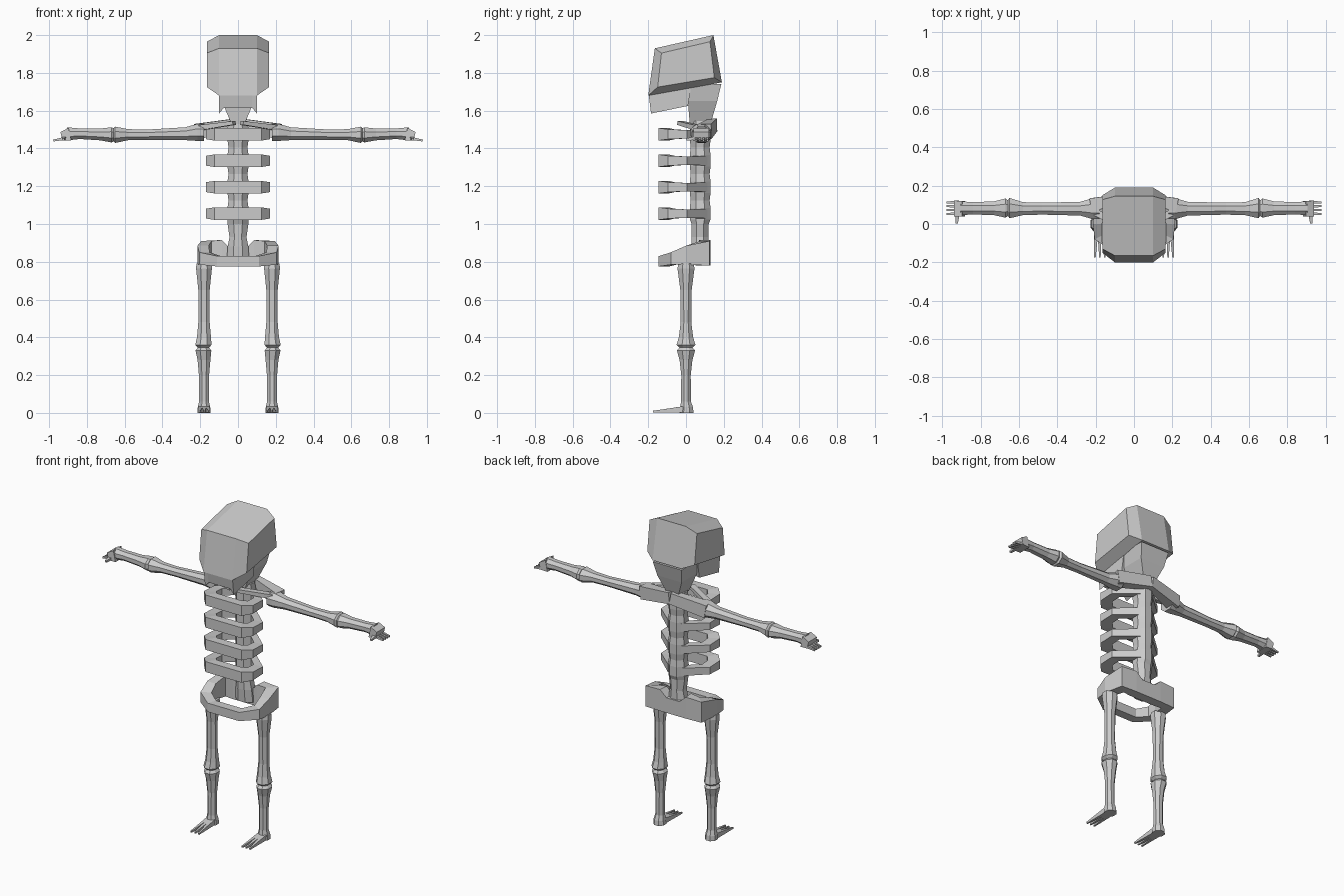
import bpy, bmesh, math
from mathutils import Vector


def loft(name, sections, closed=False, mirror=False):
    """Skin a run of equal-length point loops; cap the ends unless closed."""
    bm = bmesh.new()
    rows = [[bm.verts.new(p) for p in s] for s in sections]
    n = len(rows[0])
    pairs = list(zip(rows, rows[1:])) + ([(rows[-1], rows[0])] if closed else [])
    for a, b in pairs:
        for i in range(n):
            j = (i + 1) % n
            bm.faces.new((a[i], a[j], b[j], b[i]))
    if not closed:
        bm.faces.new(rows[0][::-1])
        bm.faces.new(rows[-1])
    bmesh.ops.recalc_face_normals(bm, faces=bm.faces)
    me = bpy.data.meshes.new(name)
    bm.to_mesh(me)
    bm.free()
    ob = bpy.data.objects.new(name, me)
    bpy.context.collection.objects.link(ob)
    if mirror:
        m = ob.modifiers.new("Mirror", 'MIRROR')
        m.use_mirror_merge = False
    return ob


def octagon(hu, hv):
    r = 1 / math.cos(math.pi / 8)
    angs = [math.pi / 8 + i * math.pi / 4 for i in range(8)]
    return [(hu * r * math.cos(a), hv * r * math.sin(a)) for a in angs]


def upright(name, stations, mirror=False):
    """Vertical bone; stations are z, x, y, half width, half depth."""
    return loft(name, [[(x + u, y + v, z) for u, v in octagon(hx, hy)]
                       for z, x, y, hx, hy in stations], mirror=mirror)


def sideways(name, stations):
    """Mirrored bone along x; stations are x, y, z, half depth, half height."""
    return loft(name, [[(x, y + u, z + v) for u, v in octagon(hy, hz)]
                       for x, y, z, hy, hz in stations], mirror=True)


def spike(name, a, b, wa, wb):
    """Mirrored four-sided prong from a to b; wa, wb are half (width, height)."""
    a, b = Vector(a), Vector(b)
    d = (b - a).normalized()
    side = d.cross(Vector((0, 0, 1))).normalized()
    up = side.cross(d)
    corners = [(-1, -1), (1, -1), (1, 1), (-1, 1)]
    return loft(name, [[p + side * s * w[0] + up * t * w[1] for s, t in corners]
                       for p, w in ((a, wa), (b, wb))], mirror=True)


def hoop(name, half, closed):
    """Flat band from half a loop: (outer x, y, inner x, y, low z, high z)."""
    secs = half + [(-h[0], h[1], -h[2]) + h[3:] for h in reversed(half)]
    return loft(name, [[(ox, oy, lo), (ox, oy, hi), (ix, iy, hi), (ix, iy, lo)]
                       for ox, oy, ix, iy, lo, hi in secs], closed)


# Skull: side profile with chamfered cheeks
face = [(-.2, 1.68), (-.165, 1.93), (.145, 2.0), (.19, 1.75)]
cheek = [(-.15, 1.725), (-.13, 1.905), (.127, 1.965), (.15, 1.775)]
loft("skull", [[(x, y, z) for y, z in p] for x, p in
               ((-.165, cheek), (-.1, face), (.1, face), (.165, cheek))])

# Jaw with a raised chin between its corners
jaw = []
for x, front, back in ((-.1, 1.585, 1.625), (-.075, 1.615, 1.63),
                       (.075, 1.615, 1.63), (.1, 1.585, 1.625)):
    jaw.append([(x, -.198, 1.69), (x, -.185, front), (x, .01, back), (x, .03, 1.74)])
loft("jaw", jaw)

# Neck tapering down from the back of the skull
loft("neck", [[(-w, y0, z), (w, y0, z), (w, y1, z), (-w, y1, z)] for z, w, y0, y1 in
              ((1.74, .1, .0, .187), (1.65, .085, .01, .165), (1.53, .035, .02, .13))])

# Spine, slightly pinched between ribs
spine = [(.8, 0, .08, .06, .045), (.88, 0, .075, .055, .045), (.93, 0, .075, .045, .045),
         (1.0, 0, .075, .055, .045)]
for z in (1.055, 1.195, 1.335, 1.475):
    spine += [(z - .03, 0, .075, .056, .055), (z + .03, 0, .075, .056, .055),
              (z + .07, 0, .075, .05, .05)]
upright("spine", spine)

# Four rib hoops
for i, z in enumerate((1.055, 1.195, 1.335, 1.475)):
    hoop("rib_%d" % (i + 1), [
        (.045, .115, .045, .06, z - .025, z + .025),
        (.17, .005, .11, .0, z - .022, z + .022),
        (.17, -.095, .11, -.06, z - .026, z + .026),
        (.125, -.145, .085, -.09, z - .033, z + .033)], False)

# Pelvis: high flared back, low front
hoop("pelvis", [
    (.045, .13, .045, .07, .78, .875), (.09, .13, .085, .07, .78, .915),
    (.195, .125, .14, .075, .78, .91), (.215, .0, .155, .0, .785, .885),
    (.205, -.08, .15, -.05, .785, .85), (.11, -.145, .09, -.09, .775, .83)], True)

# Shoulder blades and collarbones
spike("shoulder_blade", (0, .145, 1.525), (.22, .1, 1.49), (.02, .035), (.035, .04))
spike("collarbone", (.02, -.03, 1.535), (.2, .06, 1.51), (.018, .01), (.018, .014))

# Arms
sideways("upper_arm", [(.18, .08, 1.485, .055, .045), (.215, .08, 1.485, .055, .045),
                       (.28, .08, 1.478, .036, .034), (.48, .08, 1.473, .031, .027),
                       (.58, .08, 1.473, .034, .029), (.65, .083, 1.472, .053, .043),
                       (.66, .083, 1.472, .038, .034)])
sideways("forearm", [(.655, .083, 1.472, .038, .034), (.67, .083, 1.472, .05, .04),
                     (.73, .082, 1.474, .036, .031), (.84, .082, 1.478, .032, .028),
                     (.905, .082, 1.477, .036, .035)])

# Hands
spike("palm", (.89, .08, 1.475), (.935, .08, 1.465), (.04, .035), (.042, .022))
for i in range(4):
    y = .053 + i * .02
    spike("finger_%d" % (i + 1), (.92, y, 1.452), (.978, y, 1.442), (.007, .008), (.005, .005))
spike("thumb", (.92, .06, 1.455), (.925, .003, 1.448), (.012, .01), (.006, .006))

# Legs
upright("thigh", [(.79, .18, 0, .04, .04), (.765, .18, 0, .042, .045), (.65, .18, 0, .03, .03),
                  (.48, .18, 0, .03, .028), (.4, .18, 0, .037, .038),
                  (.36, .183, 0, .043, .05), (.342, .183, 0, .026, .03)], True)
upright("shin", [(.35, .183, 0, .026, .03), (.33, .183, 0, .042, .048), (.28, .18, 0, .034, .034),
                 (.2, .18, 0, .027, .025), (.06, .18, 0, .026, .026),
                 (.03, .18, .003, .033, .034), (0, .18, .003, .035, .037)], True)

# Toes
for i, off in enumerate((-.026, 0, .026)):
    spike("toe_%d" % (i + 1), (.18 + off * .6, 0, .019), (.178 + off, -.175, .006),
          (.013, .018), (.004, .005))
